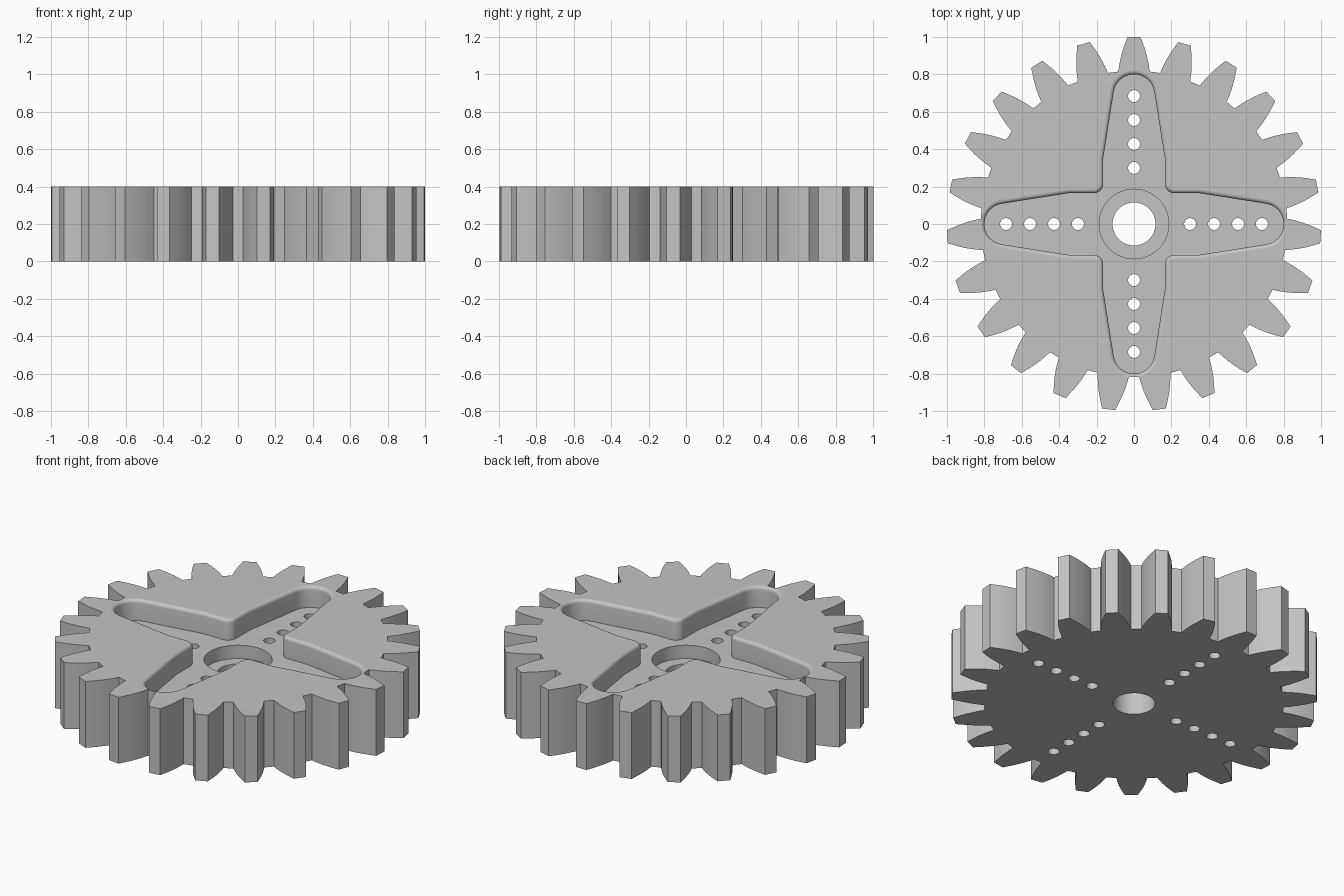
import bpy, bmesh
from math import sin, cos, pi, radians, atan2, acos, hypot
from mathutils import Vector

cube = bpy.data.objects.get("Cube")
if cube:
    bpy.data.objects.remove(cube, do_unlink=True)

HEIGHT = 0.4
TEETH = 23
POCKET_Z = 0.275      # floor of the cross pocket
RECESS_Z = 0.195      # floor of the round recess at the hub
EDGE = 0.02           # rounding of the pocket rim

grey = bpy.data.materials.new("light grey")
grey.use_nodes = True
color = (0.55, 0.55, 0.55, 1)
grey.diffuse_color = color
grey.node_tree.nodes["Principled BSDF"].inputs["Base Color"].default_value = color


def loft(name, levels):
    """Closed solid through a list of (outline, z) rings with equal point counts."""
    bm = bmesh.new()
    rings = [[bm.verts.new((p[0], p[1], z)) for p in pts] for pts, z in levels]
    n = len(rings[0])
    for low, high in zip(rings, rings[1:]):
        for i in range(n):
            j = (i + 1) % n
            bm.faces.new((low[i], low[j], high[j], high[i]))
    bm.faces.new(rings[0][::-1])
    bm.faces.new(rings[-1])
    mesh = bpy.data.meshes.new(name)
    bm.to_mesh(mesh)
    bm.free()
    mesh.materials.append(grey)
    obj = bpy.data.objects.new(name, mesh)
    bpy.context.collection.objects.link(obj)
    return obj


def arc(cx, cy, r, start, end, steps):
    angles = [start + (end - start) * i / steps for i in range(steps + 1)]
    return [Vector((cx + r * cos(a), cy + r * sin(a))) for a in angles]


def turn(p, a):
    return Vector((p.x * cos(a) - p.y * sin(a), p.x * sin(a) + p.y * cos(a)))


def offset(pts, d):
    """Move a counter-clockwise outline outwards by d."""
    out = []
    for i, p in enumerate(pts):
        a = (p - pts[i - 1]).normalized()
        b = (pts[(i + 1) % len(pts)] - p).normalized()
        na, nb = Vector((a.y, -a.x)), Vector((b.y, -b.x))
        out.append(p + (na + nb) * d / (1 + na.dot(nb)))
    return out


def cylinder(name, x, y, r, bottom, top, sides):
    ring = arc(x, y, r, 0, 2 * pi, sides)[:-1]
    return loft(name, [(ring, bottom), (ring, top)])


# Gear body: one curved tooth repeated around the axis (radius, half width)
flank = [(0.815, 0.084), (0.85, 0.079), (0.89, 0.071), (0.93, 0.060), (0.965, 0.048), (1.0, 0.035)]
tooth = [Vector((hypot(r, 0), -w)) for r, w in flank]
tooth += [Vector((p.x, -p.y)) for p in reversed(tooth)]
outline = [turn(p, pi / 2 + 2 * pi * k / TEETH) for k in range(TEETH) for p in tooth]
gear = loft("gear_body", [(outline, 0), (outline, HEIGHT)])

# Cross pocket outline: rounded tapering arm plus inner corner, four times
half, kink, tip, tip_r, corner_r = 0.165, 0.35, 0.69, 0.11, 0.05
tangent = atan2(half, kink - tip) - acos(tip_r / hypot(kink - tip, half))
arm = [Vector((kink, -half))]
arm += arc(tip, 0, tip_r, -tangent, tangent, 20)
arm += [Vector((kink, half))]
arm += arc(half + corner_r, half + corner_r, corner_r, 1.5 * pi, pi, 6)
cross = [turn(p, k * pi / 2) for k in range(4) for p in arm]

# Pocket cutter flares at the rim to leave a rounded edge
levels = [(cross, POCKET_Z)]
for i in range(6):
    a = i / 5 * pi / 2
    levels.append((offset(cross, EDGE * (1 - cos(a))), HEIGHT - EDGE * (1 - sin(a))))
levels.append((offset(cross, EDGE), HEIGHT + 0.05))
cutters = [loft("pocket_cutter", levels)]

# Hub recess, centre bore and the rows of small holes
cutters.append(cylinder("recess_cutter", 0, 0, 0.186, RECESS_Z, HEIGHT + 0.1, 64))
cutters.append(cylinder("bore_cutter", 0, 0, 0.115, -0.1, HEIGHT + 0.1, 48))
for k in range(4):
    for i in range(4):
        p = turn(Vector((0.3 + 0.128 * i, 0)), k * pi / 2)
        cutters.append(cylinder("hole_cutter", p.x, p.y, 0.032, -0.1, HEIGHT + 0.1, 24))

# Cut everything out of the body
bpy.ops.object.select_all(action='DESELECT')
gear.select_set(True)
bpy.context.view_layer.objects.active = gear
for cutter in cutters:
    cutter.hide_render = True
    mod = gear.modifiers.new(cutter.name, 'BOOLEAN')
    mod.operation = 'DIFFERENCE'
    mod.solver = 'EXACT'
    mod.object = cutter
    bpy.ops.object.modifier_apply(modifier=mod.name)
    bpy.data.objects.remove(cutter, do_unlink=True)

# Smooth curved walls, keep the horizontal faces flat
bpy.ops.object.shade_smooth_by_angle(angle=radians(30))
for face in gear.data.polygons:
    if abs(face.normal.z) > 0.999:
        face.use_smooth = False
